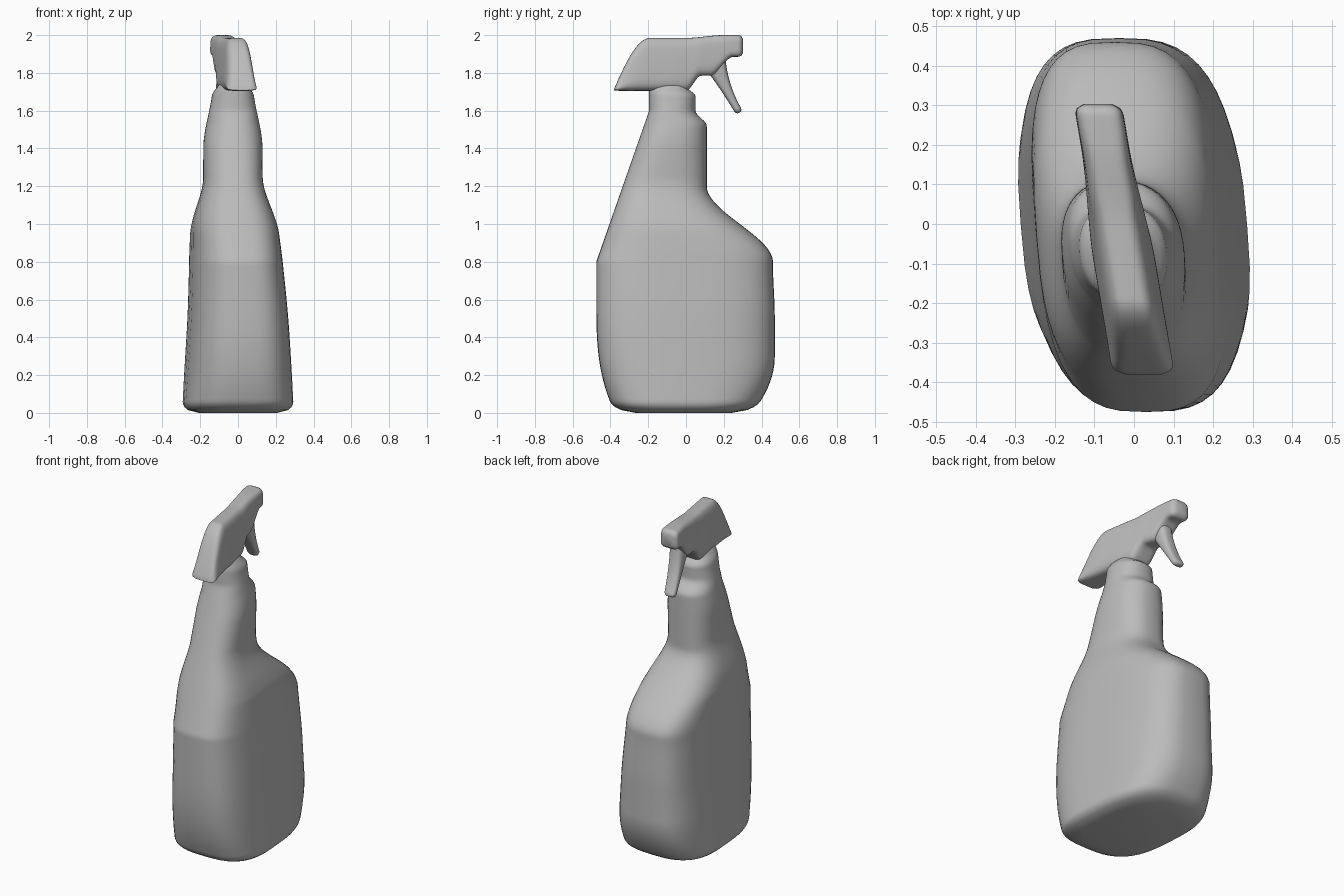
import bpy, bmesh, math
from mathutils import Vector

cube = bpy.data.objects.get("Cube")
if cube:
    bpy.data.objects.remove(cube)

grey = bpy.data.materials.new("plain grey")
grey.use_nodes = True
colour = (0.5, 0.5, 0.5, 1)
grey.diffuse_color = colour
grey.node_tree.nodes["Principled BSDF"].inputs["Base Color"].default_value = colour


def ease(value, start, end, amount):
    """Rise smoothly from nothing at start to the full amount at end."""
    t = min(max((value - start) / (end - start), 0), 1)
    return amount * t * t * (3 - 2 * t)


def roundover(distance, radius, smallest):
    """Scale that rounds a part off towards its end."""
    t = min(max(distance / radius, 0), 1)
    return smallest + (1 - smallest) * math.sqrt(t * (2 - t))


def steps(start, end, count):
    return [start + (end - start) * i / count for i in range(count + 1)]


def superellipse(power, sides=48):
    """Unit rounded-rectangle points; a higher power is squarer."""
    points = []
    for i in range(sides):
        angle = math.tau * i / sides
        points.append([math.copysign(abs(w) ** (2 / power), w)
                       for w in (math.cos(angle), math.sin(angle))])
    return points


def loft(name, rings):
    """Skin a list of equal rings, cap both ends and shade smooth."""
    bm = bmesh.new()
    loops = [[bm.verts.new(p) for p in ring] for ring in rings]
    for lower, upper in zip(loops, loops[1:]):
        for i in range(len(lower)):
            bm.faces.new((lower[i - 1], lower[i], upper[i], upper[i - 1]))
    bm.faces.new(loops[0])
    bm.faces.new(loops[-1])
    bmesh.ops.recalc_face_normals(bm, faces=bm.faces)
    mesh = bpy.data.meshes.new(name)
    bm.to_mesh(mesh)
    bm.free()
    mesh.materials.append(grey)
    part = bpy.data.objects.new(name, mesh)
    bpy.context.collection.objects.link(part)
    bpy.ops.object.select_all(action='DESELECT')
    part.select_set(True)
    bpy.context.view_layer.objects.active = part
    bpy.ops.object.shade_smooth_by_angle(angle=math.radians(45))


# Bottle: flared tank, sloping shoulder, leaning neck and stepped collar
def bottle_ring(z):
    flare = 0.29 - 0.065 * min(z, 1)
    half_width = (flare - ease(z, 0.95, 1.25, 0.07) - ease(z, 1.4, 1.75, 0.05)
                  - ease(z, 1.68, 1.76, 0.04))
    front = min(-0.475 + 0.1 * max(0, 1 - z / 0.6) ** 3
                + 0.35 * max(0, z - 0.8), -0.195)
    back = (0.47 - 0.12 * max(0, 1 - z / 0.3) ** 2 - ease(z, 0.5, 0.8, 0.01)
            - ease(z, 0.8, 1.2, 0.35) - ease(z, 1.52, 1.6, 0.06)
            - ease(z, 1.68, 1.72, 0.04))
    base = roundover(z, 0.06, 0.7)
    middle, half_depth = (front + back) / 2, (back - front) / 2
    centre = -ease(z, 0.4, 1.3, 0.027)
    power = 3 - ease(z, 0.8, 1.6, 0.7)
    return [Vector((centre + base * (half_width * u - 0.08 * half_depth * v),
                    middle + base * half_depth * v, z))
            for u, v in superellipse(power)]


loft("bottle", [bottle_ring(z) for z in steps(0, 1.74, 116)])


# The head and trigger turn slightly away from the bottle's centre line
def turned(y):
    return -0.04 - 0.17 * y


NOSE, TAIL = -0.38, 0.303


# Spray head: domed front, flat top, underside stepping up to the nozzle
def head_ring(y):
    dome = min((y - NOSE) / 0.19, 1)
    top = 1.72 + 0.265 * math.sin(dome * math.pi / 2) + ease(y, 0, 0.2, 0.015)
    under = 1.705 + ease(y, 0, 0.08, 0.08) + ease(y, 0.13, 0.25, 0.1)
    end = roundover(min(y - NOSE, TAIL - y), 0.03, 0.6)
    wide = 0.087 - ease(y, -0.1, 0.2, 0.024)
    narrow = 0.057
    middle, half_height = (top + under) / 2, (top - under) / 2
    return [Vector((turned(y) + end * u * (wide + (narrow - wide) * (v + 1) / 2),
                    y, middle + end * half_height * v))
            for u, v in superellipse(4)]


loft("spray_head", [head_ring(y) for y in steps(NOSE, TAIL, 68)])


# Trigger: a curved lever thinning towards its tip
def trigger_ring(t):
    y, z = 0.155 + 0.1 * t + 0.027 * t * t, 1.85 - 0.26 * t
    across = Vector((0, 0.9, 0.43))
    tip = roundover(1 - t, 0.08, 0.5)
    thick = tip * (0.02 + 0.04 * (1 - t) ** 2)
    wide = tip * (0.045 - 0.01 * t)
    return [Vector((turned(y) + wide * u, y, z)) + across * thick * v
            for u, v in superellipse(2.8)]


loft("trigger", [trigger_ring(t) for t in steps(0, 1, 40)])
